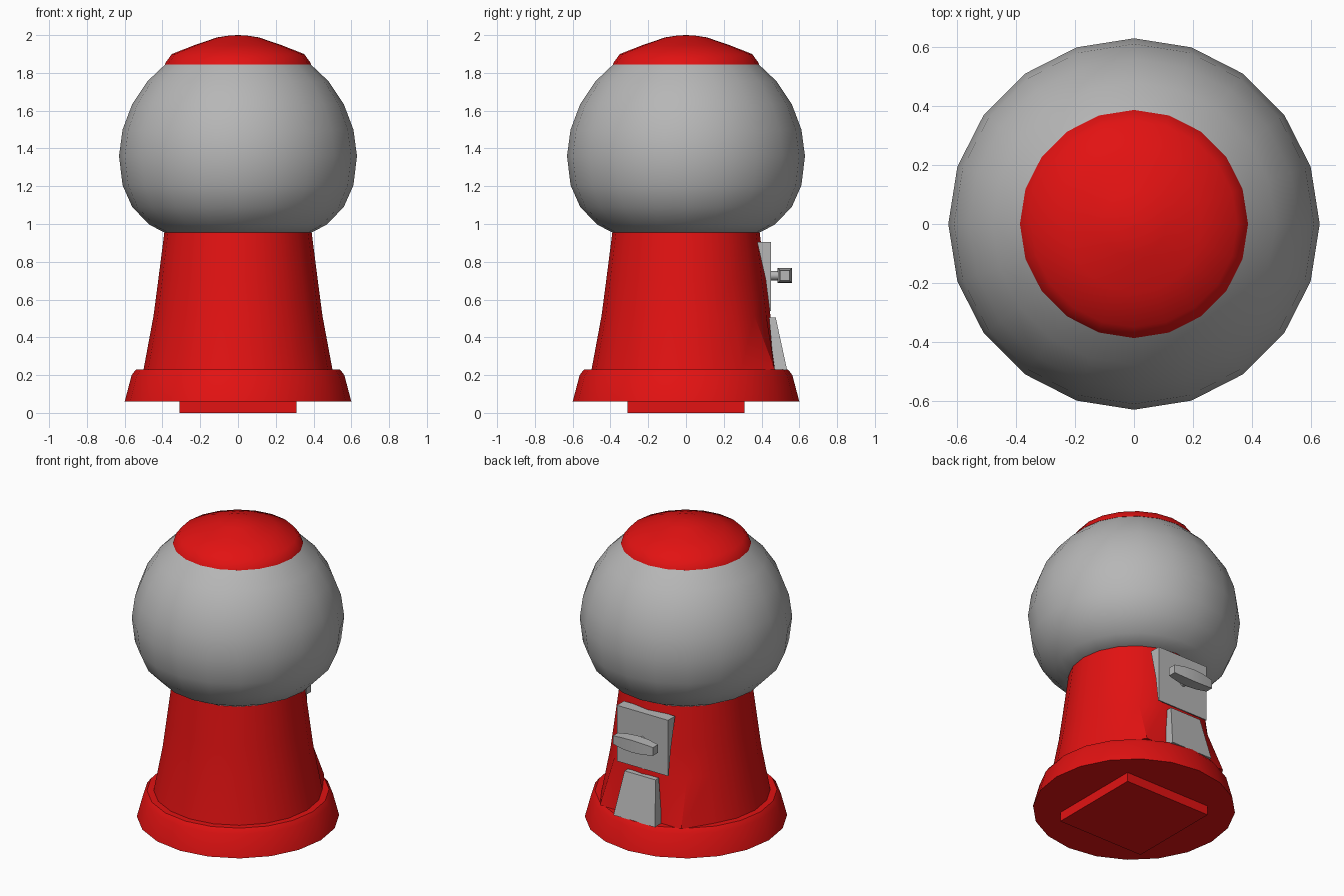
import bpy, bmesh, math

if "Cube" in bpy.data.objects:
    bpy.data.objects.remove(bpy.data.objects["Cube"])

SIDES = 20


def material(name, rgb):
    m = bpy.data.materials.new(name)
    m.diffuse_color = (*rgb, 1)
    m.use_nodes = True
    m.node_tree.nodes["Principled BSDF"].inputs["Base Color"].default_value = m.diffuse_color
    return m


RED = material("red_paint", (0.76, 0.006, 0.006))
GREY = material("light_grey", (0.47, 0.47, 0.47))


def finish(name, bm, mat, smooth=None):
    bmesh.ops.recalc_face_normals(bm, faces=bm.faces)
    me = bpy.data.meshes.new(name)
    bm.to_mesh(me)
    bm.free()
    me.materials.append(mat)
    ob = bpy.data.objects.new(name, me)
    bpy.context.collection.objects.link(ob)
    if smooth:
        bpy.ops.object.select_all(action='DESELECT')
        ob.select_set(True)
        bpy.context.view_layer.objects.active = ob
        bpy.ops.object.shade_smooth_by_angle(angle=math.radians(smooth))
    return ob


def loft(bm, rings):
    """Skin a list of point rings and cap both ends."""
    loops = [[bm.verts.new(p) for p in ring] for ring in rings]
    n = len(loops[0])
    for a, b in zip(loops, loops[1:]):
        for i in range(n):
            j = (i + 1) % n
            bm.faces.new((a[i], a[j], b[j], b[i]))
    bm.faces.new(loops[0])
    bm.faces.new(loops[-1])


def circle(r, z):
    return [(r * math.cos(2 * math.pi * i / SIDES), r * math.sin(2 * math.pi * i / SIDES), z)
            for i in range(SIDES)]


def lathe(name, profile, mat, smooth=35):
    bm = bmesh.new()
    loft(bm, [circle(r, z) for r, z in profile])
    return finish(name, bm, mat, smooth)


def box(name, half, z0, z1, mat):
    bm = bmesh.new()
    loft(bm, [[(-half, -half, z), (half, -half, z), (half, half, z), (-half, half, z)]
              for z in (z0, z1)])
    return finish(name, bm, mat)


# square foot and round base
box("foot", 0.31, 0.0, 0.07, RED)
lathe("base", [(0.60, 0.06), (0.563, 0.20), (0.54, 0.23)], RED, 28)

# tapered body, with the lowest ring squared off behind the chute
bm = bmesh.new()
bottom = [(x, 0.47 if y > 0.39 else y, z) for x, y, z in circle(0.50, 0.23)]
loft(bm, [bottom, circle(0.447, 0.515), circle(0.422, 0.705), circle(0.39, 0.955)])
finish("body", bm, RED, 35)

# globe
lathe("globe", [(0.39, 0.955), (0.47, 0.997), (0.56, 1.09), (0.611, 1.205), (0.63, 1.36),
                (0.611, 1.50), (0.56, 1.635), (0.48, 1.755), (0.385, 1.845)], GREY, 40)

# domed lid
lathe("lid", [(0.372, 1.838), (0.387, 1.845), (0.383, 1.855), (0.35, 1.90), (0.23, 1.947),
              (0.11, 1.988), (0.05, 1.997), (0.004, 2.0)], RED, 40)

# coin plate: wedge whose back follows the body
bm = bmesh.new()
wedge = [(0.377, 0.905), (0.45, 0.905), (0.45, 0.54), (0.443, 0.54), (0.422, 0.705)]
loft(bm, [[(x, y, z) for y, z in wedge] for x in (-0.185, 0.185)])
finish("coin_plate", bm, GREY)

# flared outlet chute
bm = bmesh.new()
loft(bm, [[(-w, y0, z), (w, y0, z), (w, y1, z), (-w, y1, z)]
          for w, y0, y1, z in ((0.15, 0.465, 0.535, 0.228), (0.112, 0.44, 0.475, 0.505))])
finish("outlet_chute", bm, GREY)

# handle stem
bm = bmesh.new()
loft(bm, [[(0.025 * math.cos(a), y, 0.727 + 0.025 * math.sin(a))
           for a in (math.tau * k / 8 for k in range(8))] for y in (0.445, 0.495)])
finish("handle_stem", bm, GREY, 50)

# turning handle, thickest in the middle
bm = bmesh.new()
loft(bm, [[(x, 0.523 + sy * h * 0.95, 0.727 + sz * h)
           for sy, sz in ((-1, -1), (1, -1), (1, 1), (-1, 1))]
          for x, h in ((-0.145, 0.027), (-0.075, 0.036), (0, 0.04), (0.075, 0.036), (0.145, 0.027))])
finish("turning_handle", bm, GREY, 30)
